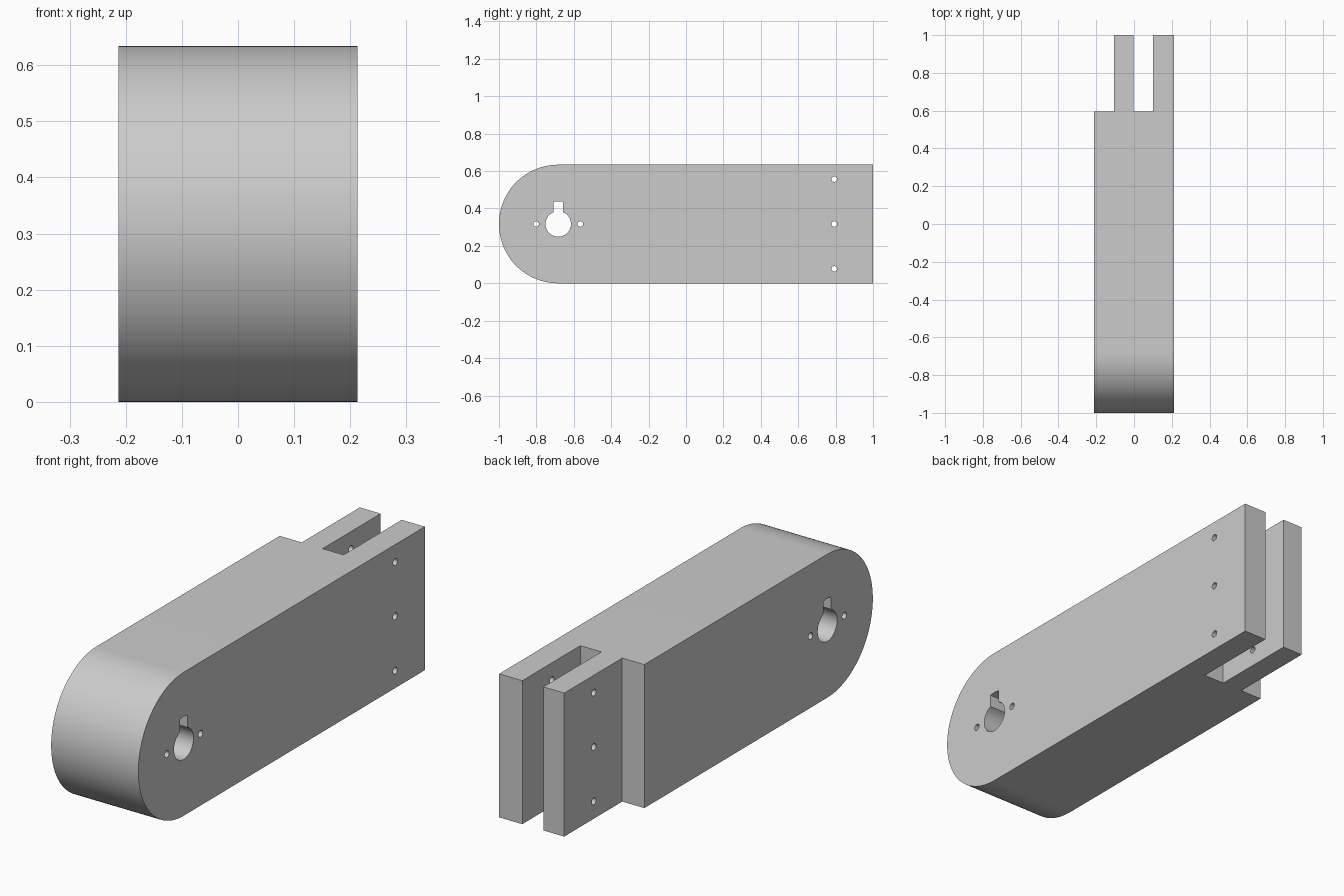
import bpy
import bmesh
from math import sin, cos, pi, asin

if "Cube" in bpy.data.objects:
    bpy.data.objects.remove(bpy.data.objects["Cube"], do_unlink=True)

HALF_W = 0.213          # half the thickness along x
R = 0.317               # radius of the rounded end
PIVOT_Y = -1 + R        # centre of the rounded end
FORK_Y = 0.595          # where the fork begins

grey = bpy.data.materials.new("plain grey")
grey.use_nodes = True
grey.diffuse_color = (0.6, 0.6, 0.6, 1)
grey.node_tree.nodes["Principled BSDF"].inputs["Base Color"].default_value = (0.6, 0.6, 0.6, 1)


def arc(cy, cz, r, a0, a1, n):
    """Points on an arc in the y-z plane."""
    return [(cy + r * cos(a0 + (a1 - a0) * i / n), cz + r * sin(a0 + (a1 - a0) * i / n))
            for i in range(n + 1)]


def prism(name, outline, x0, x1):
    """Extrude a y-z outline along x."""
    bm = bmesh.new()
    face = bm.faces.new([bm.verts.new((x0, y, z)) for y, z in outline])
    grown = bmesh.ops.extrude_face_region(bm, geom=[face])["geom"]
    bmesh.ops.translate(bm, vec=(x1 - x0, 0, 0),
                        verts=[g for g in grown if isinstance(g, bmesh.types.BMVert)])
    bmesh.ops.recalc_face_normals(bm, faces=bm.faces)
    mesh = bpy.data.meshes.new(name)
    bm.to_mesh(mesh)
    bm.free()
    mesh.materials.append(grey)
    obj = bpy.data.objects.new(name, mesh)
    bpy.context.collection.objects.link(obj)
    return obj


def select_only(obj):
    bpy.ops.object.select_all(action="DESELECT")
    obj.select_set(True)
    bpy.context.view_layer.objects.active = obj


def cut(target, cutter):
    cutter.hide_render = True
    mod = target.modifiers.new("cut", "BOOLEAN")
    mod.operation = "DIFFERENCE"
    mod.solver = "EXACT"
    mod.object = cutter
    select_only(target)
    bpy.ops.object.modifier_apply(modifier=mod.name)
    bpy.data.objects.remove(cutter, do_unlink=True)


# Arm body: square at the back, half round at the front
outline = arc(PIVOT_Y, R, R, pi / 2, 3 * pi / 2, 64) + [(1, 0), (1, 2 * R)]
arm = prism("arm_body", outline, -HALF_W, HALF_W)

# Fork: side step and central slot
step_outline = [(FORK_Y, -0.1), (1.1, -0.1), (1.1, 0.8), (FORK_Y, 0.8)]
cut(arm, prism("side_step_cutter", step_outline, -0.3, -0.105))
cut(arm, prism("slot_cutter", step_outline, -0.003, 0.1))

# Keyed shaft hole
bore, key_r, key_half = 0.068, 0.121, 0.026
a, b = asin(key_half / bore), asin(key_half / key_r)
keyhole = (arc(PIVOT_Y, R, bore, pi / 2 + a, 5 * pi / 2 - a, 40)
           + arc(PIVOT_Y, R, key_r, pi / 2 - b, pi / 2 + b, 6))
cut(arm, prism("keyhole_cutter", keyhole, -0.3, 0.3))

# Small pin holes beside the shaft and across the fork
pins = [(PIVOT_Y - 0.118, R), (PIVOT_Y + 0.118, R)]
pins += [(0.793, R + dz) for dz in (-0.24, 0, 0.24)]
for y, z in pins:
    cut(arm, prism("pin_hole_cutter", arc(y, z, 0.015, 0, 2 * pi, 20)[:-1], -0.3, 0.3))

select_only(arm)
bpy.ops.object.shade_smooth_by_angle(angle=pi / 6)
